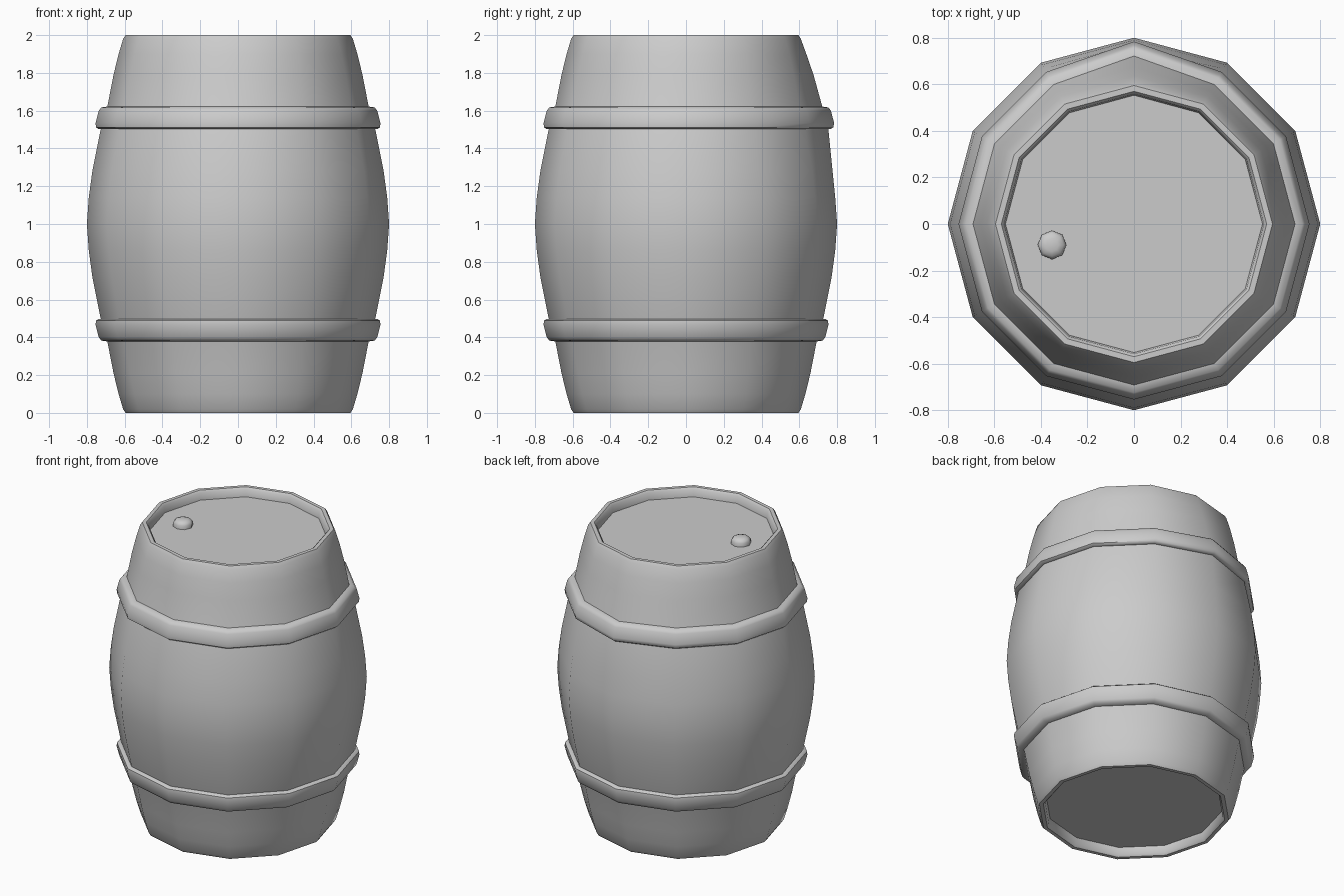
import bpy, bmesh, math

if "Cube" in bpy.data.objects:
    bpy.data.objects.remove(bpy.data.objects["Cube"])

SIDES = 12


def finish(bm, name, angle):
    bmesh.ops.recalc_face_normals(bm, faces=bm.faces)
    mesh = bpy.data.meshes.new(name)
    bm.to_mesh(mesh)
    bm.free()
    obj = bpy.data.objects.new(name, mesh)
    bpy.context.collection.objects.link(obj)
    bpy.ops.object.select_all(action='DESELECT')
    obj.select_set(True)
    bpy.context.view_layer.objects.active = obj
    bpy.ops.object.shade_smooth_by_angle(angle=math.radians(angle))
    return obj


def lathe(name, profile, sides=SIDES, closed=False, caps=False, center=(0, 0),
          angle=48, dent=None):
    """Spin an (r, z) profile; dent(z) pushes out the rearmost corner."""
    bm = bmesh.new()
    rings = []
    for r, z in profile:
        ring = []
        for i in range(sides):
            a = 2 * math.pi * i / sides
            push = dent(z) if dent and i == sides // 4 else 0
            ring.append(bm.verts.new((center[0] + r * math.cos(a),
                                      center[1] + r * math.sin(a) + push, z)))
        rings.append(ring)
    pairs = list(zip(rings, rings[1:]))
    if closed:
        pairs.append((rings[-1], rings[0]))
    for lo, hi in pairs:
        for i in range(sides):
            j = (i + 1) % sides
            bm.faces.new((lo[i], lo[j], hi[j], hi[i]))
    if caps:
        bm.faces.new(rings[0][::-1])
        bm.faces.new(rings[-1])
    return finish(bm, name, angle)


def bulge(z):
    # slightly proud stave corner at the rear, around the upper hoop
    if z < 1.2 or z > 1.95:
        return 0
    return 0.03 * max(0, 1 - max(0, abs(z - 1.59) - 0.06) / 0.3)


# Barrel body with recessed heads, profile mirrored about mid height
half = [(0.80, 1.0), (0.79, 1.14), (0.771, 1.28), (0.727, 1.5), (0.692, 1.62),
        (0.659, 1.79), (0.632, 1.9), (0.608, 1.98), (0.595, 2.0),
        (0.57, 2.0), (0.558, 1.987), (0.552, 1.94)]
body = [(r, 2 - z) for r, z in half[:0:-1]] + half
lathe("barrel_body", body, caps=True, dent=bulge)

# Two hoops, the lower one being the upper one flipped
hoop = [(0.725, 1.502), (0.738, 1.502), (0.752, 1.512), (0.754, 1.535),
        (0.737, 1.60), (0.724, 1.617), (0.69, 1.622)]
lathe("upper_hoop", hoop, dent=bulge)
lathe("lower_hoop", [(r, 2 - z) for r, z in hoop])

# Bung on the top head
lathe("bung", [(0.062, 1.935), (0.062, 1.965), (0.05, 1.98), (0.028, 1.988)],
      sides=8, caps=True, center=(-0.352, -0.09), angle=60)
